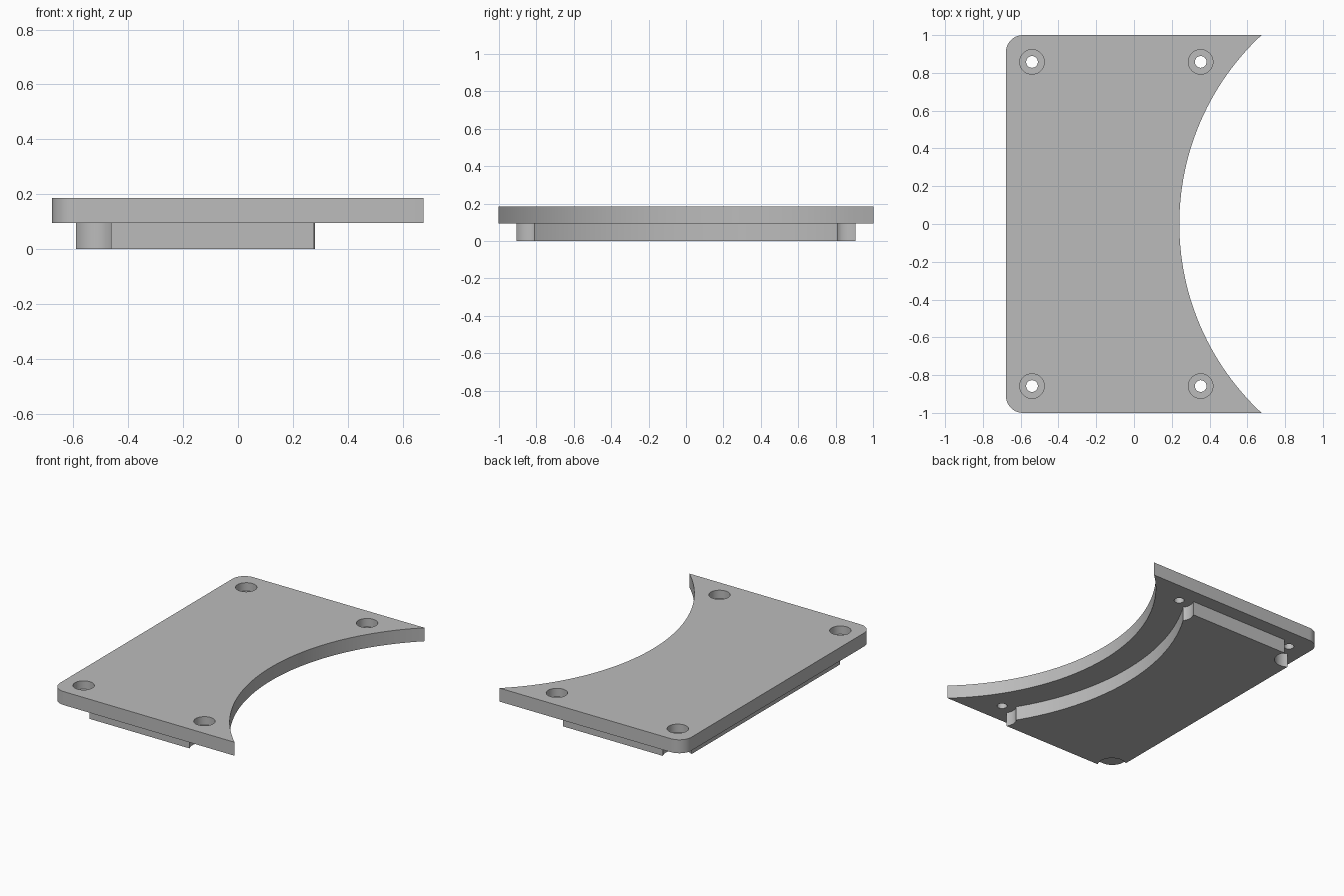
import bpy, bmesh
from math import sin, cos, atan2, asin, sqrt, pi, radians

cube = bpy.data.objects.get("Cube")
if cube:
    bpy.data.objects.remove(cube, do_unlink=True)

HALF_X, HALF_Y = 0.678, 1.0
Z_STEP, Z_TOP = 0.095, 0.185
CORNER = 0.09
ARC_X, ARC_R = 1.607, 1.367          # large scoop in the +x edge
HOLES_X, HOLE_Y = (-0.54, 0.353), 0.858
NOTCH_R = 0.09

grey = bpy.data.materials.new("mid grey")
grey.use_nodes = True
colour = (0.5, 0.5, 0.5, 1)
grey.diffuse_color = colour
grey.node_tree.nodes["Principled BSDF"].inputs["Base Color"].default_value = colour


def arc(cx, cy, r, start, end, n):
    return [(cx + r * cos(start + (end - start) * i / n),
             cy + r * sin(start + (end - start) * i / n)) for i in range(n + 1)]


def prism(bm, outline, z0, z1):
    low = [bm.verts.new((x, y, z0)) for x, y in outline]
    face = bm.faces.new(low)
    top = bmesh.ops.extrude_face_region(bm, geom=[face])["geom"]
    for v in top:
        if isinstance(v, bmesh.types.BMVert):
            v.co.z = z1


def make_object(name, bm):
    bmesh.ops.recalc_face_normals(bm, faces=bm.faces[:])
    mesh = bpy.data.meshes.new(name)
    bm.to_mesh(mesh)
    bm.free()
    mesh.materials.append(grey)
    obj = bpy.data.objects.new(name, mesh)
    bpy.context.collection.objects.link(obj)
    return obj


def smooth(obj):
    bpy.ops.object.select_all(action='DESELECT')
    obj.select_set(True)
    bpy.context.view_layer.objects.active = obj
    bpy.ops.object.shade_smooth_by_angle(angle=radians(30))


def mirrored(half):
    """Close a half outline, running from y = 0 upwards, across the x axis."""
    return half + [(x, -y) for x, y in reversed(half) if y > 1e-6]


# Top plate: scooped edge, two rounded corners
tip = atan2(HALF_Y, HALF_X - ARC_X)
half = arc(ARC_X, 0, ARC_R, pi, tip, 28)
half += arc(-HALF_X + CORNER, HALF_Y - CORNER, CORNER, pi / 2, pi, 12)
bm = bmesh.new()
prism(bm, mirrored(half), Z_STEP, Z_TOP)
plate = make_object("top_plate", bm)

# Counterbored screw holes
bm = bmesh.new()
for hx in HOLES_X:
    for hy in (HOLE_Y, -HOLE_Y):
        rings = [(0.031, 0.0), (0.031, 0.13), (0.065, 0.13), (0.065, 0.25)]
        loops = [[bm.verts.new((x, y, z)) for x, y in arc(hx, hy, r, 0, 2 * pi, 40)[:-1]]
                 for r, z in rings]
        for a, b in zip(loops, loops[1:]):
            for i in range(40):
                j = (i + 1) % 40
                bm.faces.new((a[i], a[j], b[j], b[i]))
        bm.faces.new(loops[0][::-1])
        bm.faces.new(loops[-1])
cutter = make_object("hole_cutter", bm)
cutter.hide_render = True
mod = plate.modifiers.new("screw_holes", 'BOOLEAN')
mod.operation, mod.solver, mod.object = 'DIFFERENCE', 'EXACT', cutter
bpy.context.view_layer.objects.active = plate
bpy.ops.object.modifier_apply(modifier=mod.name)
bpy.data.objects.remove(cutter, do_unlink=True)
smooth(plate)

# Lower boss: inset block with concave notches around the screws
SIDE_X, SIDE_Y, EDGE_Y, EDGE_X = -0.59, 0.905, 0.81, 0.28
boss_r = sqrt((ARC_X - EDGE_X) ** 2 + EDGE_Y ** 2)
half = arc(ARC_X, 0, boss_r, pi, pi - asin(EDGE_Y / boss_r), 28)
inner, outer = HOLES_X[1], HOLES_X[0]
rise = asin((SIDE_Y - HOLE_Y) / NOTCH_R)
drop = asin((HOLE_Y - EDGE_Y) / NOTCH_R)
half += arc(inner, HOLE_Y, NOTCH_R, pi + drop, pi - rise, 8)[1:]
side = -pi / 2 - asin((outer - SIDE_X) / NOTCH_R)
half += arc(outer, HOLE_Y, NOTCH_R, rise, side, 16)
bm = bmesh.new()
prism(bm, mirrored(half), 0, Z_STEP)
smooth(make_object("lower_boss", bm))
